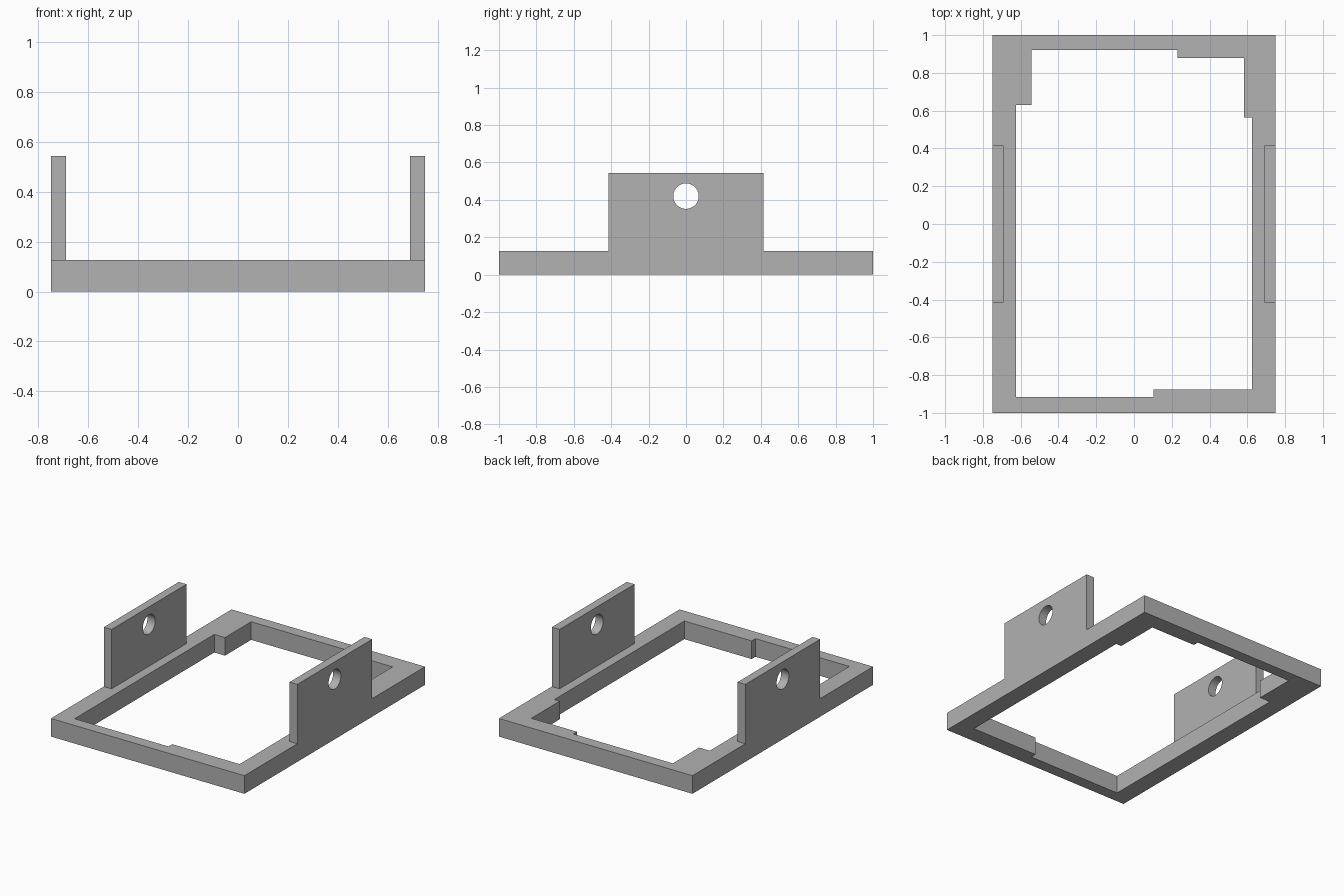
import bpy, bmesh, math
from mathutils import Matrix, Vector

default = bpy.data.objects.get("Cube")
if default:
    bpy.data.objects.remove(default, do_unlink=True)

grey = bpy.data.materials.new("plain grey")
grey.use_nodes = True
colour = (0.445, 0.445, 0.445, 1)
grey.diffuse_color = colour
grey.node_tree.nodes["Principled BSDF"].inputs["Base Color"].default_value = colour


def extruded(name, loops, depth, matrix=Matrix()):
    """Fill an outline with holes in the flat plane, then thicken it."""
    bm = bmesh.new()
    for loop in loops:
        verts = [bm.verts.new((u, v, 0)) for u, v in loop]
        for a, b in zip(verts, verts[1:] + verts[:1]):
            bm.edges.new((a, b))
    bmesh.ops.triangle_fill(bm, use_beauty=True, edges=bm.edges[:], normal=(0, 0, 1))
    top = bmesh.ops.extrude_face_region(bm, geom=bm.faces[:])["geom"]
    bmesh.ops.translate(bm, vec=Vector((0, 0, depth)),
                        verts=[g for g in top if isinstance(g, bmesh.types.BMVert)])
    bm.transform(matrix)
    bmesh.ops.recalc_face_normals(bm, faces=bm.faces[:])
    mesh = bpy.data.meshes.new(name)
    bm.to_mesh(mesh)
    bm.free()
    mesh.materials.append(grey)
    obj = bpy.data.objects.new(name, mesh)
    bpy.context.collection.objects.link(obj)
    bpy.ops.object.select_all(action="DESELECT")
    obj.select_set(True)
    bpy.context.view_layer.objects.active = obj
    bpy.ops.object.shade_smooth_by_angle(angle=math.radians(30))
    return obj


def rectangle(u0, v0, u1, v1):
    return [(u0, v0), (u1, v0), (u1, v1), (u0, v1)]


# Base frame with a stepped opening
height = 0.127
opening = [(-0.625, -0.917), (0.103, -0.917), (0.103, -0.875), (0.625, -0.875),
           (0.625, 0.565), (0.583, 0.565), (0.583, 0.88), (0.23, 0.88),
           (0.23, 0.92), (-0.542, 0.92), (-0.542, 0.63), (-0.625, 0.63)]
extruded("base_frame", [rectangle(-0.75, -1, 0.75, 1), opening], height)

# Upright side plates, each with a round hole
thickness = 0.06
hole = [(0.068 * math.cos(math.tau * i / 48), 0.42 + 0.068 * math.sin(math.tau * i / 48))
        for i in range(48)]
plate = rectangle(-0.415, height, 0.415, 0.543)
# Profile axes become y and z, thickness runs along x
upright = Matrix(((0, 0, 1, 0), (1, 0, 0, 0), (0, 1, 0, 0), (0, 0, 0, 1)))
for name, x in (("left_plate", 0.75 - thickness), ("right_plate", -0.75)):
    extruded(name, [plate, hole], thickness, Matrix.Translation((x, 0, 0)) @ upright)
